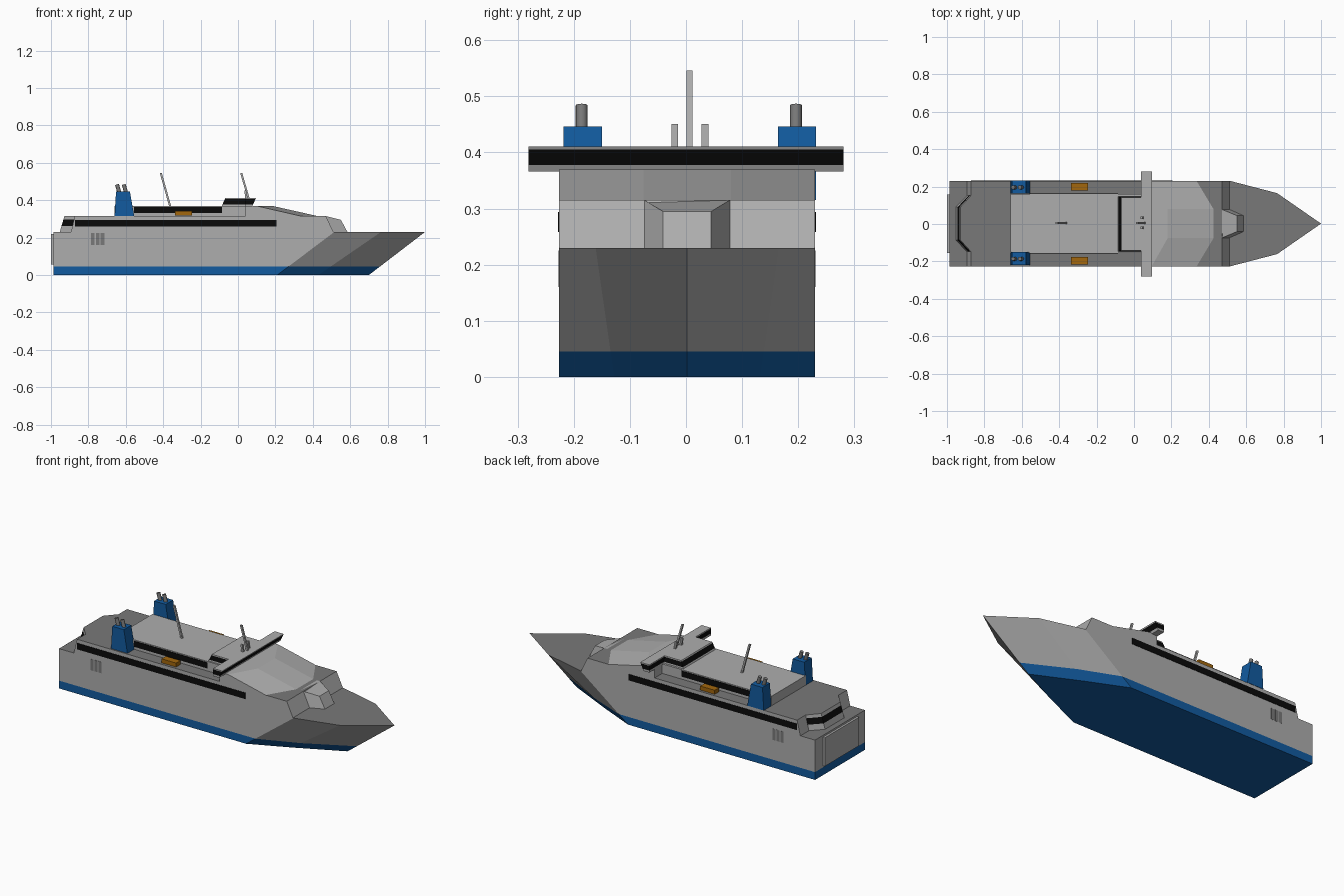
import bpy, bmesh
from mathutils import Vector

cube = bpy.data.objects.get("Cube")
if cube:
    bpy.data.objects.remove(cube)

SHIFT = 0.002  # hull centreline


def material(name, r, g, b):
    m = bpy.data.materials.new(name)
    m.use_nodes = True
    m.diffuse_color = (r, g, b, 1)
    m.node_tree.nodes["Principled BSDF"].inputs["Base Color"].default_value = (r, g, b, 1)
    return m


WHITE = material("ship_white", 0.42, 0.42, 0.42)
DECK = material("deck_grey", 0.19, 0.19, 0.19)
BLUE = material("hull_blue", 0.006, 0.105, 0.35)
BLACK = material("window_black", 0.003, 0.003, 0.003)
ORANGE = material("boat_orange", 0.36, 0.135, 0.004)


def mirrored(half):
    """Close a half outline across the centreline."""
    return half + [(x, -y) for x, y in reversed(half) if y]


def loft(name, low, high, levels, sides, top, bottom=None, shift=SHIFT):
    """Straight-sided body between two outlines, with one colour per band."""
    bm = bmesh.new()
    mats = list(dict.fromkeys(sides + [top, bottom or sides[0]]))
    rings = []
    for z in levels:
        t = (z - levels[0]) / (levels[-1] - levels[0])
        rings.append([bm.verts.new((a[0] + (b[0] - a[0]) * t,
                                    a[1] + (b[1] - a[1]) * t + shift, z))
                      for a, b in zip(low, high)])
    n = len(low)
    for ra, rb, mat in zip(rings, rings[1:], sides):
        for i in range(n):
            j = (i + 1) % n
            bm.faces.new((ra[i], ra[j], rb[j], rb[i])).material_index = mats.index(mat)
    bm.faces.new(rings[-1]).material_index = mats.index(top)
    bm.faces.new(rings[0][::-1]).material_index = mats.index(bottom or sides[0])
    bmesh.ops.recalc_face_normals(bm, faces=bm.faces)
    mesh = bpy.data.meshes.new(name)
    bm.to_mesh(mesh)
    bm.free()
    for m in mats:
        mesh.materials.append(m)
    ob = bpy.data.objects.new(name, mesh)
    bpy.context.collection.objects.link(ob)
    return ob


def rect(x0, x1, y0, y1):
    return [(x0, y0), (x1, y0), (x1, y1), (x0, y1)]


def box(name, x, y, z, mat):
    r = rect(*x, *y)
    return loft(name, r, r, z, [mat], mat)


def beam(name, a, b, size, mat):
    """Square post leaning from a to b."""
    s = size / 2
    low, high = (rect(p[0] - s, p[0] + s, p[1] - s, p[1] + s) for p in (a, b))
    return loft(name, low, high, (a[2], b[2]), [mat], mat)


def pipe(name, a, b, radius, mat):
    a, b = Vector(a), Vector(b)
    bpy.ops.mesh.primitive_cylinder_add(vertices=16, radius=radius, depth=(b - a).length,
                                        location=(a + b) / 2)
    ob = bpy.context.object
    ob.name = name
    ob.rotation_euler = (b - a).to_track_quat('Z', 'Y').to_euler()
    ob.data.materials.append(mat)
    bpy.ops.object.shade_smooth_by_angle()


# Hull with raked bow and blue bottom
W = 0.228
loft("hull",
     mirrored([(-0.987, W), (0.21, W), (0.43, 0.13), (0.7, 0)]),
     mirrored([(-0.987, W), (0.515, W), (0.765, 0.163), (1.0, 0)]),
     (0, 0.045, 0.23), [BLUE, WHITE], DECK)
box("stern_door", (-1.0, -0.98), (-0.157, 0.157), (0.055, 0.22), WHITE)

# Main cabin block with bays at both ends
loft("main_cabin", rect(-0.893, 0.51, -W, W), rect(-0.872, 0.47, -W, W),
     (0.23, 0.315), [WHITE], DECK)
loft("aft_bay",
     mirrored([(-0.87, 0.15), (-0.893, 0.15), (-0.953, 0.088)]),
     mirrored([(-0.86, 0.15), (-0.872, 0.15), (-0.928, 0.088)]),
     (0.23, 0.262, 0.297, 0.315), [WHITE, BLACK, WHITE], DECK)
bay = loft("front_bay",
           mirrored([(0.49, 0.076), (0.51, 0.076), (0.585, 0.043)]),
           mirrored([(0.45, 0.076), (0.47, 0.076), (0.55, 0.043)]),
           (0.23, 0.315), [WHITE], WHITE)
for v in bay.data.vertices:  # slope the bay roof down at its nose
    if v.co.z > 0.3 and v.co.x > 0.5:
        v.co.z = 0.295

# Upper cabin and faceted forward roof
box("upper_cabin", (-0.66, 0.05), (-0.158, 0.158), (0.315, 0.37), WHITE)
loft("forward_roof",
     mirrored([(0.04, W), (0.335, W), (0.425, 0.078)]),
     mirrored([(0.04, W), (0.095, W), (0.18, 0.078)]),
     (0.315, 0.37), [WHITE], WHITE)

# Bridge with wide wings and wraparound windows
loft("bridge",
     mirrored([(-0.088, 0.148), (0.038, 0.148), (0.038, 0.281), (0.075, 0.281)]),
     mirrored([(-0.068, 0.142), (0.038, 0.142), (0.038, 0.281), (0.096, 0.281)]),
     (0.366, 0.378, 0.405, 0.411), [WHITE, BLACK, WHITE], WHITE, shift=0)

# Fittings repeated on both sides
for name, s in (("left", 1), ("right", -1)):
    def span(a, b):
        return tuple(sorted((s * a, s * b)))

    box(name + "_window_stripe", (-0.872, 0.205), span(W - 0.002, W + 0.002),
        (0.258, 0.294), BLACK)
    box(name + "_upper_windows", (-0.555, -0.085), span(0.155, 0.161), (0.331, 0.364), BLACK)
    for i in range(3):
        x = -0.786 + i * 0.026
        box(f"{name}_vent_{i + 1}", (x, x + 0.02), span(W - 0.002, W + 0.001),
            (0.16, 0.225), DECK)
    box(name + "_lifeboat", (-0.338, -0.245), span(0.178, 0.218), (0.318, 0.341), ORANGE)

    y = 0.005 + s * 0.191
    loft(name + "_funnel", rect(-0.66, -0.555, y - 0.034, y + 0.034),
         rect(-0.652, -0.578, y - 0.034, y + 0.034), (0.315, 0.446), [BLUE], BLUE)
    for i, x in enumerate((-0.633, -0.597)):
        pipe(f"{name}_exhaust_{i + 1}", (x, y, 0.435), (x - 0.014, y, 0.484), 0.0105, DECK)
    ya = 0.005 + s * 0.027
    beam(name + "_antenna", (0.045, ya, 0.408), (0.04, ya, 0.451), 0.012, WHITE)

# Raked masts
beam("aft_mast", (-0.362, 0.004, 0.365), (-0.413, 0.004, 0.546), 0.011, WHITE)
beam("bridge_mast", (0.058, 0.004, 0.405), (0.017, 0.004, 0.546), 0.011, WHITE)
